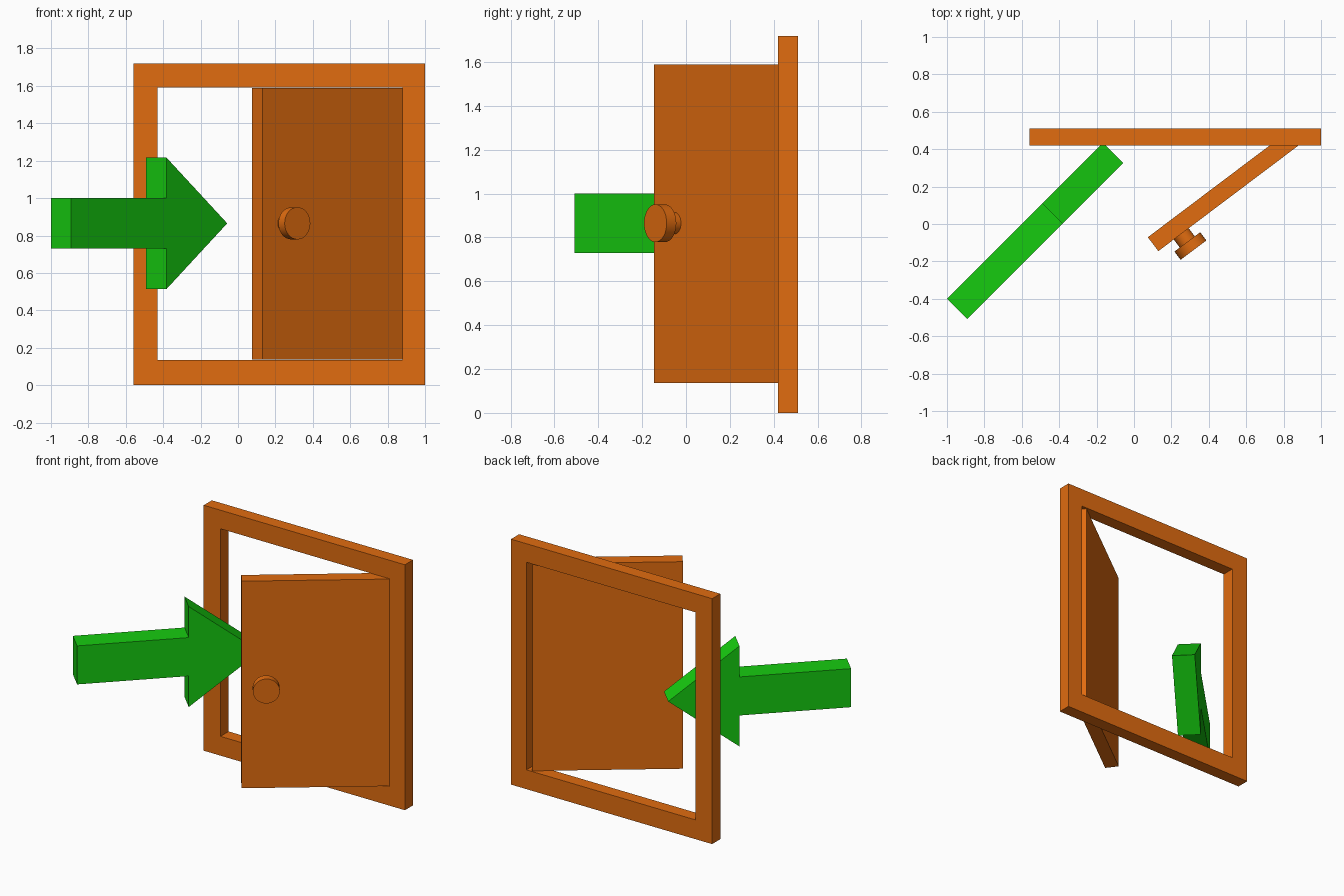
import bpy, bmesh
from math import radians, atan2, cos, sin, pi
from mathutils import Matrix

if "Cube" in bpy.data.objects:
    bpy.data.objects.remove(bpy.data.objects["Cube"])


def material(name, color):
    m = bpy.data.materials.new(name)
    m.diffuse_color = (*color, 1)
    m.use_nodes = True
    m.node_tree.nodes["Principled BSDF"].inputs["Base Color"].default_value = m.diffuse_color
    return m


wood = material("orange", (0.75, 0.15, 0.005))
green = material("green", (0.008, 0.6, 0.005))


def slab(name, pts, faces, depth, loc, angle, mat):
    """Extrude an upright (x, z) profile backwards by depth, then turn it about z."""
    bm = bmesh.new()
    vs = [bm.verts.new((x, 0, z)) for x, z in pts]
    fs = [bm.faces.new([vs[i] for i in f]) for f in faces]
    ext = bmesh.ops.extrude_face_region(bm, geom=fs, use_keep_orig=True)
    moved = [g for g in ext["geom"] if isinstance(g, bmesh.types.BMVert)]
    bmesh.ops.translate(bm, vec=(0, depth, 0), verts=moved)
    bmesh.ops.recalc_face_normals(bm, faces=bm.faces)
    me = bpy.data.meshes.new(name)
    bm.to_mesh(me)
    bm.free()
    me.materials.append(mat)
    ob = bpy.data.objects.new(name, me)
    bpy.context.collection.objects.link(ob)
    ob.location = (*loc, 0)
    ob.rotation_euler.z = angle
    return ob


def rect(x0, x1, z0, z1):
    return [(x0, z0), (x1, z0), (x1, z1), (x0, z1)]


# Door frame: outer and inner rectangle joined by four quads
slab("door_frame", rect(-0.56, 1.0, 0, 1.72) + rect(-0.43, 0.88, 0.135, 1.59),
     [(i, (i + 1) % 4, 4 + (i + 1) % 4, 4 + i) for i in range(4)],
     0.09, (0, 0.42), 0, wood)

# Half-open door leaf, hinged on the right jamb
swing = atan2(0.565, 0.75)
slab("door_leaf", rect(0, 0.957, 0.137, 1.588), [(0, 1, 2, 3)],
     0.093, (0.13, -0.145), swing, wood)

# Arrow pointing diagonally into the doorway
c = 0.865
upper = [(0, 0.135), (0.72, 0.135), (0.72, 0.352)]
outline = [(x, c - h) for x, h in upper] + [(1.18, c)] + [(x, c + h) for x, h in reversed(upper)]
slab("arrow", outline, [range(7)], 0.153, (-0.892, -0.508), radians(45), green)


# Door knob: narrow stem and wide disc, square to the door face
def knob_part(name, radius, start, end):
    mid = (start + end) / 2
    bpy.ops.mesh.primitive_cylinder_add(
        vertices=32, radius=radius, depth=end - start,
        location=(0.253 + mid * sin(swing), -0.0535 - mid * cos(swing), c),
        rotation=(pi / 2, 0, swing))
    ob = bpy.context.object
    ob.name = name
    ob.data.materials.append(wood)
    bpy.ops.object.shade_smooth_by_angle(angle=radians(30))


knob_part("knob_stem", 0.05, -0.01, 0.055)
knob_part("knob_disc", 0.086, 0.053, 0.108)
